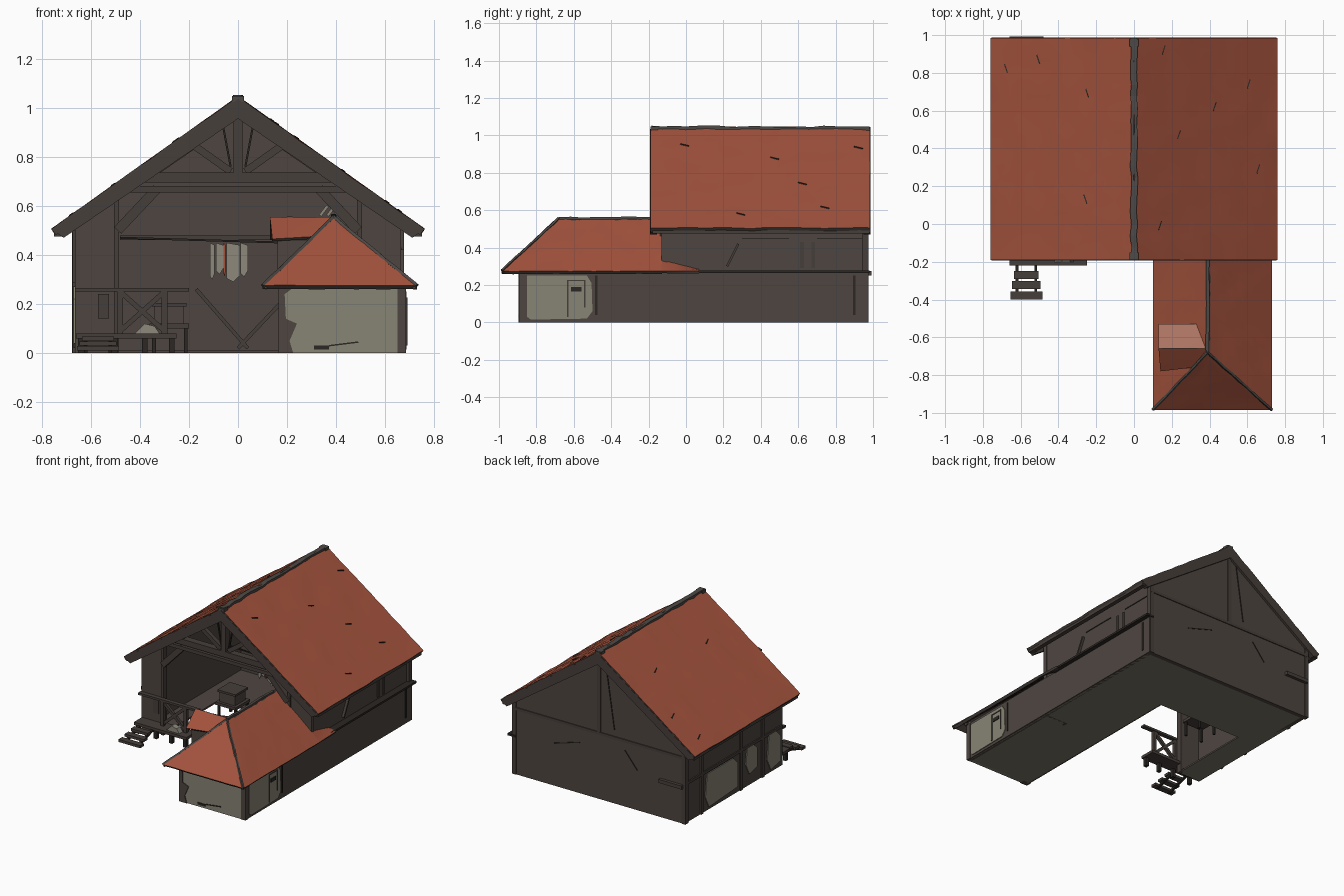
import bpy, bmesh, math, random
from mathutils import Vector

if "Cube" in bpy.data.objects:
    bpy.data.objects.remove(bpy.data.objects["Cube"])
random.seed(4)


def material(name, col):
    m = bpy.data.materials.new(name)
    m.diffuse_color = (*col, 1)
    m.use_nodes = True
    m.node_tree.nodes["Principled BSDF"].inputs["Base Color"].default_value = m.diffuse_color
    return m


RED = material("red_tile", (0.365, 0.085, 0.046))
PALE = material("pale_tile", (0.40, 0.17, 0.12))
WOOD = material("dark_wood", (0.076, 0.060, 0.052))
BEAM = material("beam_wood", (0.062, 0.049, 0.042))
INK = material("black_wood", (0.024, 0.020, 0.017))
PLASTER = material("plaster", (0.245, 0.230, 0.178))
RIDGE = material("ridge_grey", (0.075, 0.066, 0.060))
FLOOR = material("floor_olive", (0.185, 0.183, 0.135))
CLOTH = material("cloth", (0.27, 0.25, 0.20))


def finish(name, bm, *mats):
    bmesh.ops.recalc_face_normals(bm, faces=bm.faces)
    me = bpy.data.meshes.new(name)
    bm.to_mesh(me)
    bm.free()
    ob = bpy.data.objects.new(name, me)
    bpy.context.collection.objects.link(ob)
    for m in mats:
        me.materials.append(m)
    return ob


def box(name, x0, x1, y0, y1, z0, z1, mat):
    bm = bmesh.new()
    bmesh.ops.create_cube(bm, size=1)
    for v in bm.verts:
        v.co = ((x0 + x1) / 2 + v.co.x * (x1 - x0), (y0 + y1) / 2 + v.co.y * (y1 - y0),
                (z0 + z1) / 2 + v.co.z * (z1 - z0))
    return finish(name, bm, mat)


def prism(name, pts, shift, mat):
    bm = bmesh.new()
    f = bm.faces.new([bm.verts.new(p) for p in pts])
    r = bmesh.ops.extrude_face_region(bm, geom=[f])
    bmesh.ops.translate(bm, vec=shift, verts=[g for g in r["geom"] if isinstance(g, bmesh.types.BMVert)])
    return finish(name, bm, mat)


def beam(name, p, q, w, d, mat, wobble=0):
    """Bar from p to q, w wide sideways and d deep, optionally rough-hewn."""
    p, q = Vector(p), Vector(q)
    ax = (q - p).normalized()
    side = ax.cross(Vector((0, 1, 0)) if abs(ax.y) < 0.9 else Vector((0, 0, 1))).normalized()
    up = ax.cross(side)
    n = max(1, int((q - p).length / 0.06)) if wobble else 1
    bm = bmesh.new()
    rings = []
    for i in range(n + 1):
        c = p.lerp(q, i / n) + Vector([random.uniform(-wobble, wobble) for _ in range(3)])
        rings.append([bm.verts.new(c + side * a * w / 2 + up * b * d / 2)
                      for a, b in ((-1, -1), (1, -1), (1, 1), (-1, 1))])
    for r, s in zip(rings, rings[1:]):
        for k in range(4):
            bm.faces.new((r[k], r[(k + 1) % 4], s[(k + 1) % 4], s[k]))
    bm.faces.new(rings[0])
    bm.faces.new(rings[-1])
    return finish(name, bm, mat)


def roof_panel(name, a, b, c, d, thick=0.03, mat=RED, rough=0.003):
    """Uneven tiled sheet a-b (eave) to d-c (top), wood below and on the rim."""
    a, b, c, d = map(Vector, (a, b, c, d))
    nu, nv = max(2, int((b - a).length / 0.06)), max(2, int((d - a).length / 0.06))
    bm = bmesh.new()
    g = []
    for j in range(nv + 1):
        row = []
        for i in range(nu + 1):
            p = a.lerp(b, i / nu).lerp(d.lerp(c, i / nu), j / nv)
            if 0 < j < nv or 0 < i < nu:
                p.z += random.uniform(-rough, rough)
            row.append(bm.verts.new(p))
        g.append(row)
    for j in range(nv):
        for i in range(nu):
            bm.faces.new((g[j][i], g[j][i + 1], g[j + 1][i + 1], g[j + 1][i]))
    bmesh.ops.remove_doubles(bm, verts=bm.verts, dist=0.012)
    bmesh.ops.recalc_face_normals(bm, faces=bm.faces)
    if sum(f.normal.z for f in bm.faces) < 0:
        bmesh.ops.reverse_faces(bm, faces=bm.faces)
    me = bpy.data.meshes.new(name)
    bm.to_mesh(me)
    bm.free()
    ob = bpy.data.objects.new(name, me)
    bpy.context.collection.objects.link(ob)
    me.materials.append(mat)
    me.materials.append(BEAM)
    for f in me.polygons:
        f.use_smooth = True
    s = ob.modifiers.new("thickness", "SOLIDIFY")
    s.thickness, s.offset = thick, -1
    s.material_offset = s.material_offset_rim = 1
    ob.modifiers.new("sharp_rim", "EDGE_SPLIT").split_angle = math.radians(35)
    return ob


def floor(name, x0, x1, y0, y1):
    """Slab with an olive underside and dark boards on top."""
    ob = box(name, x0, x1, y0, y1, 0, .012, WOOD)
    ob.data.materials.append(FLOOR)
    for f in ob.data.polygons:
        f.material_index = 1 if f.normal.z < -.5 else 0


def rz(x):
    return 1.045 - 0.71 * abs(x)   # main roof height


# Main roof, barge boards, ridge
for s, side in ((-1, "left"), (1, "right")):
    roof_panel(f"main_roof_{side}", (s * .76, -.19, rz(.76)), (s * .76, .985, rz(.76)),
               (0, .985, 1.045), (0, -.19, 1.045))
    for y, end in ((-.192, "front"), (.95, "back")):
        prism(f"barge_board_{side}_{end}",
              [(0, y, 1.035), (s * .755, y, rz(.755) - .01), (s * .71, y, .47), (0, y, .955)],
              (0, .037, 0), BEAM)
    beam(f"eave_board_{side}", (s * .735, -.18, .487), (s * .735, .98, .487), .03, .025, BEAM)
beam("main_ridge_cap", (0, -.185, 1.037), (0, .985, 1.037), .034, .022, RIDGE, .004)
for y in (-.17, .96):
    beam("ridge_cap_end", (0, y - .02, 1.035), (0, y + .02, 1.035), .05, .024, RIDGE)

# Loose-tile slits on the main roof
for x, y in ((-.67, .8), (-.5, .85), (-.24, .67), (-.25, .11), (.15, .9), (.23, .45),
             (.65, .27), (.13, -.03), (.6, .72), (.42, .6)):
    x2 = x + .015 * (1 if x > 0 else -1)
    beam("tile_slit", (x, y, rz(x) + .001), (x2, y + .045, rz(x2) + .001), .006, .006, INK)

# Barn walls
prism("back_wall", [(-.67, .94, 0), (.67, .94, 0), (.67, .94, .53), (0, .94, 1.0), (-.67, .94, .53)],
      (0, .03, 0), WOOD)
box("left_wall", -.665, -.635, -.12, .95, 0, .53, WOOD)
box("right_upper_wall", .63, .66, -.13, .95, .26, .53, WOOD)
box("right_lower_wall", .65, .68, -.88, .97, 0, .27, WOOD)
for s, side in ((-1, "left"), (1, "right")):
    prism(f"front_panel_{side}", [(s * .665, -.13, 0), (s * .49, -.13, 0), (s * .49, -.13, rz(.49) - .04),
                                  (s * .665, -.13, rz(.665) - .04)], (0, .03, 0), WOOD)
    box(f"front_post_{side}", s * .495 - .01, s * .495 + .01, -.138, -.10, 0, .65, BEAM)
    box(f"corner_post_{side}", s * .662 - .015, s * .662 + .015, .94, .975, 0, .53, BEAM)

# Floor around the open court
floor("floor_back", -.66, .67, .48, .95)
floor("floor_left", -.66, -.49, -.12, .48)
floor("floor_right", .18, .67, -.88, .48)

# Front truss
box("tie_beam", -.46, .46, -.16, -.11, .655, .68, BEAM)
box("collar_beam", -.42, .42, -.165, -.115, .695, .735, BEAM)
box("king_post", -.018, .018, -.165, -.12, .72, .98, BEAM)
for s in (-1, 1):
    beam("truss_strut", (s * .03, -.14, .74), (s * .2, -.14, .86), .03, .03, BEAM)
    beam("truss_strut", (s * .35, -.14, .73), (s * .19, -.14, .84), .03, .03, BEAM)
    beam("truss_slit", (s * .06, -.14, .92), (s * .03, -.14, .76), .008, .01, INK)
    beam("knee_brace", (s * .49, -.13, .50), (s * .33, -.13, .67), .04, .04, BEAM)

# Back and side boarding
box("back_band", -.67, .67, .965, .976, .455, .475, BEAM)
box("back_king_board", -.015, .015, .965, .975, .47, .97, BEAM)
beam("back_crack", (-.06, .971, .92), (-.12, .971, .52), .008, .006, INK)
beam("back_crack", (.35, .971, .30), (.15, .971, .36), .006, .006, INK)
beam("back_crack", (-.2, .971, .40), (-.3, .971, .28), .006, .006, INK)
box("back_shelf", -.66, -.48, .96, .992, .25, .275, BEAM)
box("left_band", -.674, -.66, -.12, .97, .27, .29, BEAM)
box("right_ledge", .65, .71, .0, .98, .264, .278, INK)
box("right_upper_crack", .655, .664, .3, .55, .445, .452, INK)
box("right_upper_crack", .655, .664, .7, .95, .445, .452, INK)
beam("right_upper_brace", (.662, .22, .30), (.662, .28, .42), .03, .012, BEAM)
for y in (.62, .68):
    box("right_upper_post", .655, .666, y - .01, y + .01, .29, .43, BEAM)
for y in (-.48, .9):
    box("right_wall_stud", .675, .685, y - .006, y + .006, .04, .25, INK)
for y0, y1, z0, z1 in ((.38, .74, .02, .26), (.16, .29, .08, .28), (-.1, .05, .02, .27)):
    prism("left_plaster_patch", [(-.664, y0, z0 + .02), (-.664, y1 - .04, z0), (-.664, y1, z0 + .08),
                                 (-.664, y1 - .02, z1), (-.664, y0 + .05, z1), (-.664, y0, z1 - .05)],
          (-.007, 0, 0), PLASTER)
for y in (.78, .34, .1):
    box("left_wall_stud", -.674, -.66, y - .012, y + .012, 0, .5, BEAM)

# Side wing: walls, plaster, hatch
box("wing_front_wall", .18, .68, -.89, -.86, 0, .28, PLASTER)
box("wing_left_wall", .17, .2, -.88, .48, 0, .27, WOOD)
prism("wing_corner_post", [(.165, -.896, 0), (.225, -.896, 0), (.21, -.896, .05), (.24, -.896, .12),
                           (.195, -.896, .14), (.19, -.896, .24), (.23, -.896, .27), (.165, -.896, .27)],
      (0, .04, 0), WOOD)
box("wing_side_post", .65, .684, -.893, -.86, 0, .27, WOOD)
for x, dx in ((.68, .006), (.17, -.006)):
    prism("wing_side_plaster", [(x, -.85, .03), (x, -.83, .015), (x, -.53, .02), (x, -.5, .06),
                                (x, -.505, .21), (x, -.53, .25), (x, -.85, .25)], (dx, 0, 0), PLASTER)
for y0, y1, z0, z1 in ((-.635, -.628, .03, .225), (-.545, -.538, .08, .225), (-.635, -.538, .22, .227)):
    box("wing_hatch_frame", .68, .69, y0, y1, z0, z1, BEAM)
box("wing_hatch_slot", .68, .691, -.615, -.56, .165, .19, INK)
box("wing_front_crack", .31, .37, -.896, -.889, .015, .03, INK)
beam("wing_front_crack", (.37, -.892, .03), (.49, -.892, .045), .006, .006, INK)
box("wing_eave_beam", .17, .69, -.905, -.88, .262, .28, BEAM)

# Wing roof with hipped front
A, B, P, Q = (.10, -.985, .275), (.73, -.985, .275), (.39, -.68, .555), (.39, -.12, .56)
roof_panel("wing_roof_left", A, (.10, -.12, .275), Q, P, .02)
roof_panel("wing_roof_right", B, (.73, -.13, .275), Q, P, .02)
roof_panel("wing_roof_hip", A, B, P, P, .02, rough=.002)
roof_panel("wing_roof_strip", (.73, -.13, .275), (.72, .07, .275), (.655, .07, .285), (.655, -.13, .338), .015, rough=0)
beam("wing_ridge_cap", P, (.39, -.17, .558), .018, .014, RIDGE, .003)
beam("hip_cap_left", A, P, .012, .012, RIDGE, .002)
beam("hip_cap_right", B, P, .012, .012, RIDGE, .002)

# Dormer on the court side of the wing
roof_panel("dormer_front", (.14, -.78, .465), (.31, -.76, .475), (.39, -.66, .555), (.13, -.66, .555), .012, rough=.002)
roof_panel("dormer_back", (.13, -.53, .47), (.33, -.53, .50), (.38, -.66, .555), (.13, -.66, .555), .012, PALE, .002)
prism("dormer_wall", [(.16, -.75, .33), (.16, -.56, .33), (.16, -.56, .46), (.16, -.66, .53), (.16, -.75, .46)],
      (.15, 0, 0), WOOD)

# Porch deck, steps and railing
box("porch_deck", -.66, -.25, -.22, -.11, .06, .08, BEAM)
for x in (-.64, -.5, -.38, -.27):
    box("deck_leg", x - .012, x + .012, -.21, -.185, 0, .06, INK)
for i, (y, z) in enumerate(((-.38, .02), (-.325, .04), (-.27, .06))):
    box("step", -.655 + .01 * i, -.485 - .01 * i, y - .02, y + .022, z - .01, z + .008, BEAM)
for x in (-.62, -.52):
    beam("step_stringer", (x, -.38, .008), (x, -.21, .06), .015, .016, INK)
box("porch_rail", -.665, -.2, -.165, -.135, .25, .265, BEAM)
for x in (-.48, -.3):
    box("rail_post", x - .012, x + .012, -.165, -.14, .08, .26, BEAM)
beam("rail_cross", (-.48, -.15, .09), (-.3, -.15, .25), .02, .02, BEAM)
beam("rail_cross", (-.3, -.15, .09), (-.48, -.15, .25), .02, .02, BEAM)
prism("sack", [(-.42, -.2, .08), (-.32, -.2, .08), (-.34, -.2, .11), (-.38, -.2, .12)], (0, .04, 0), CLOTH)
box("wall_shutter", -.57, -.525, -.137, -.13, .14, .24, BEAM)

# Interior: table with crates, braces, hanging cloths
box("table_top", -.36, -.2, .26, .42, .1, .12, BEAM)
for x in (-.35, -.22):
    for y in (.27, .4):
        box("table_leg", x, x + .015, y, y + .015, 0, .1, INK)
box("crate", -.34, -.22, .28, .4, .12, .19, WOOD)
box("crate_lid", -.35, -.21, .27, .41, .19, .205, BEAM)
box("inner_rail", -.48, .48, .92, .945, .46, .48, BEAM)
beam("inner_brace", (-.17, .93, .26), (.04, .93, .02), .015, .02, BEAM)
beam("inner_brace", (.17, .93, .2), (.0, .93, .02), .015, .02, BEAM)
beam("cloth_line", (-.48, .4, .47), (.2, .4, .45), .008, .008, INK)
for x, w, z, m in ((-.105, .02, .31, CLOTH), (-.075, .03, .33, CLOTH), (-.055, .008, .32, RED),
                   (-.02, .055, .30, CLOTH), (.025, .03, .32, CLOTH)):
    prism("hanging_cloth", [(x - w / 2, .39, .45), (x + w / 2, .39, .44), (x + w / 2, .39, z + .015),
                            (x, .39, z - .01), (x - w / 2, .39, z + .005)], (0, .006, 0), m)
for x in (.335, .365, .395):
    beam("straw_bundle", (x, -.1, .56), (x + .03, -.1, .60), .012, .02, CLOTH)
